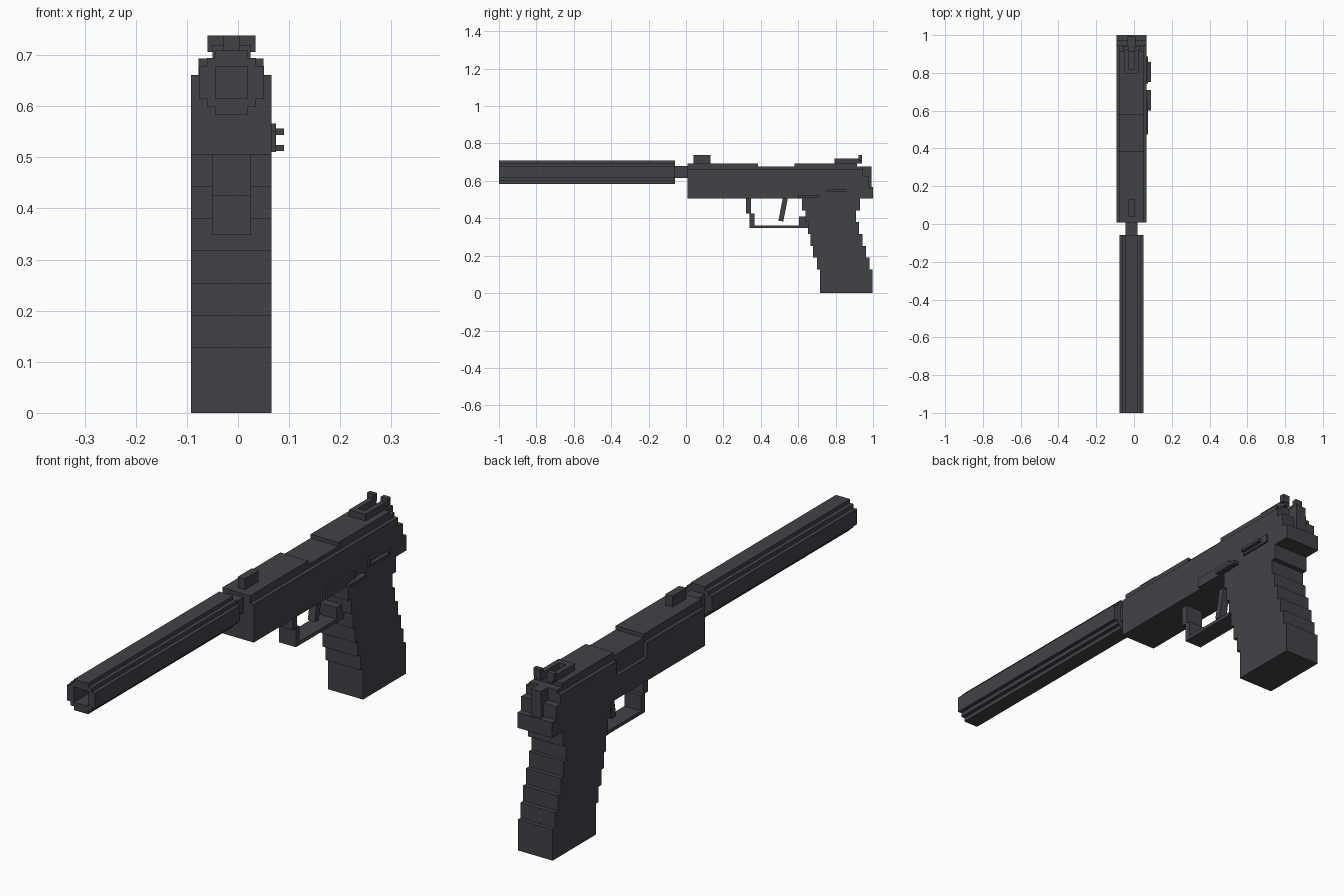
import bpy, bmesh
from mathutils import Vector

old = bpy.data.objects.get("Cube")
if old:
    bpy.data.objects.remove(old, do_unlink=True)

# Single dark gunmetal colour
COLOUR = (0.055, 0.054, 0.060, 1.0)
metal = bpy.data.materials.new("dark_gunmetal")
metal.use_nodes = True
metal.diffuse_color = COLOUR
metal.node_tree.nodes["Principled BSDF"].inputs["Base Color"].default_value = COLOUR

CX = -0.013                    # centre line of the body
LEFT, RIGHT = 0.066, -0.092    # outer flanks of the body


def finish(name, bm):
    bmesh.ops.recalc_face_normals(bm, faces=bm.faces[:])
    mesh = bpy.data.meshes.new(name)
    bm.to_mesh(mesh)
    bm.free()
    mesh.materials.append(metal)
    obj = bpy.data.objects.new(name, mesh)
    bpy.context.collection.objects.link(obj)
    return obj


def prism(name, profile, x0, x1):
    """Side profile of (y, z) points extruded across x."""
    bm = bmesh.new()
    face = bm.faces.new([bm.verts.new((x0, y, z)) for y, z in profile])
    new = bmesh.ops.extrude_face_region(bm, geom=[face])["geom"]
    bmesh.ops.translate(bm, vec=(x1 - x0, 0, 0),
                        verts=[v for v in new if isinstance(v, bmesh.types.BMVert)])
    return finish(name, bm)


def box(name, x0, x1, y0, y1, z0, z1):
    return prism(name, [(y0, z0), (y1, z0), (y1, z1), (y0, z1)], x0, x1)


def centred(name, half, y0, y1, z0, z1):
    return box(name, CX - half, CX + half, y0, y1, z0, z1)


# Suppressor: stepped tube with a square bore, extruded along y
def suppressor(cz=0.6465, y0=-1.0, y1=-0.058):
    bm = bmesh.new()
    a, b, c = 0.032, 0.048, 0.0635
    corner = [(c, a), (b, a), (b, b), (a, b), (a, c)]
    outer = []
    for _ in range(4):
        outer += corner
        corner = [(-z, x) for x, z in corner]
    bore = [(a, a), (-a, a), (-a, -a), (a, -a)]
    edges = []
    for loop in (outer, bore):
        # the bore is kept slightly inside the step corners
        s = 1.0 if loop is outer else 0.98
        vs = [bm.verts.new((CX + x * s, y0, cz + z * s)) for x, z in loop]
        edges += [bm.edges.new((vs[i], vs[i - 1])) for i in range(len(vs))]
    bmesh.ops.triangle_fill(bm, edges=edges, use_beauty=True,
                            normal=Vector((0, -1, 0)))
    new = bmesh.ops.extrude_face_region(bm, geom=bm.faces[:])["geom"]
    bmesh.ops.translate(bm, vec=(0, y1 - y0, 0),
                        verts=[v for v in new if isinstance(v, bmesh.types.BMVert)])
    return finish("suppressor", bm)


suppressor()
centred("barrel", 0.032, -0.058, 0.02, 0.6145, 0.6785)

# Slide: stepped rear, with a shallow ejection port cut in the right flank
base = [(0.008, 0.505), (1.0, 0.505), (1.0, 0.568), (0.975, 0.568),
        (0.975, 0.625), (0.945, 0.625), (0.945, 0.661)]
port = [(0.58, 0.661), (0.58, 0.60), (0.385, 0.60), (0.385, 0.661)]
prism("slide", base + [(0.008, 0.661)], -0.077, LEFT)
prism("slide_right_flank", base + port + [(0.008, 0.661)], RIGHT, -0.077)

# Narrower ridge on top, lower over the ejection port and at the rear
prism("slide_top", [(0.008, 0.661), (0.945, 0.661), (0.945, 0.677),
                    (0.915, 0.677), (0.915, 0.693), (0.58, 0.693),
                    (0.58, 0.677), (0.385, 0.677), (0.385, 0.693),
                    (0.008, 0.693)], -0.077, 0.05)
centred("hammer", 0.022, 0.93, 0.992, 0.568, 0.677)

# Sights
centred("front_sight", 0.016, 0.04, 0.13, 0.693, 0.738)
centred("rear_sight_bar", 0.037, 0.793, 0.82, 0.693, 0.72)
for side, s in (("left", 1), ("right", -1)):
    rail = sorted((CX + s * 0.016, CX + s * 0.037))
    post = sorted((CX + s * 0.016, CX + s * 0.047))
    box(f"rear_sight_rail_{side}", *rail, 0.82, 0.94, 0.693, 0.72)
    box(f"rear_sight_post_{side}", *post, 0.922, 0.942, 0.706, 0.738)

# Grip: stack of stepped layers (z bottom, z top, y front, y back)
layers = [(0.0, 0.127, 0.717, 0.997), (0.127, 0.19, 0.70, 0.98),
          (0.19, 0.253, 0.68, 0.962), (0.253, 0.317, 0.665, 0.943),
          (0.317, 0.38, 0.652, 0.925), (0.38, 0.443, 0.638, 0.91),
          (0.443, 0.505, 0.62, 0.93)]
front = [p for z0, z1, y0, _ in layers for p in ((y0, z0), (y0, z1))]
back = [p for z0, z1, _, y1 in layers for p in ((y1, z0), (y1, z1))]
prism("grip", front + back[::-1], RIGHT, LEFT)

# Trigger guard and trigger
prism("trigger_guard", [(0.32, 0.505), (0.32, 0.425), (0.34, 0.425),
                        (0.34, 0.348), (0.655, 0.348), (0.655, 0.41),
                        (0.605, 0.41), (0.605, 0.362), (0.365, 0.362),
                        (0.365, 0.425), (0.348, 0.425), (0.348, 0.505)],
      CX - 0.038, CX + 0.038)
prism("trigger", [(0.518, 0.51), (0.545, 0.51), (0.52, 0.383), (0.494, 0.387)],
      CX - 0.016, CX + 0.016)

# Controls on the left flank
box("slide_release_plate", LEFT, 0.074, 0.475, 0.66, 0.51, 0.55)
box("slide_release_tab", LEFT, 0.09, 0.60, 0.71, 0.512, 0.524)
box("safety_plate", LEFT, 0.074, 0.745, 0.887, 0.535, 0.566)
box("safety_tab", LEFT, 0.09, 0.752, 0.857, 0.544, 0.556)
